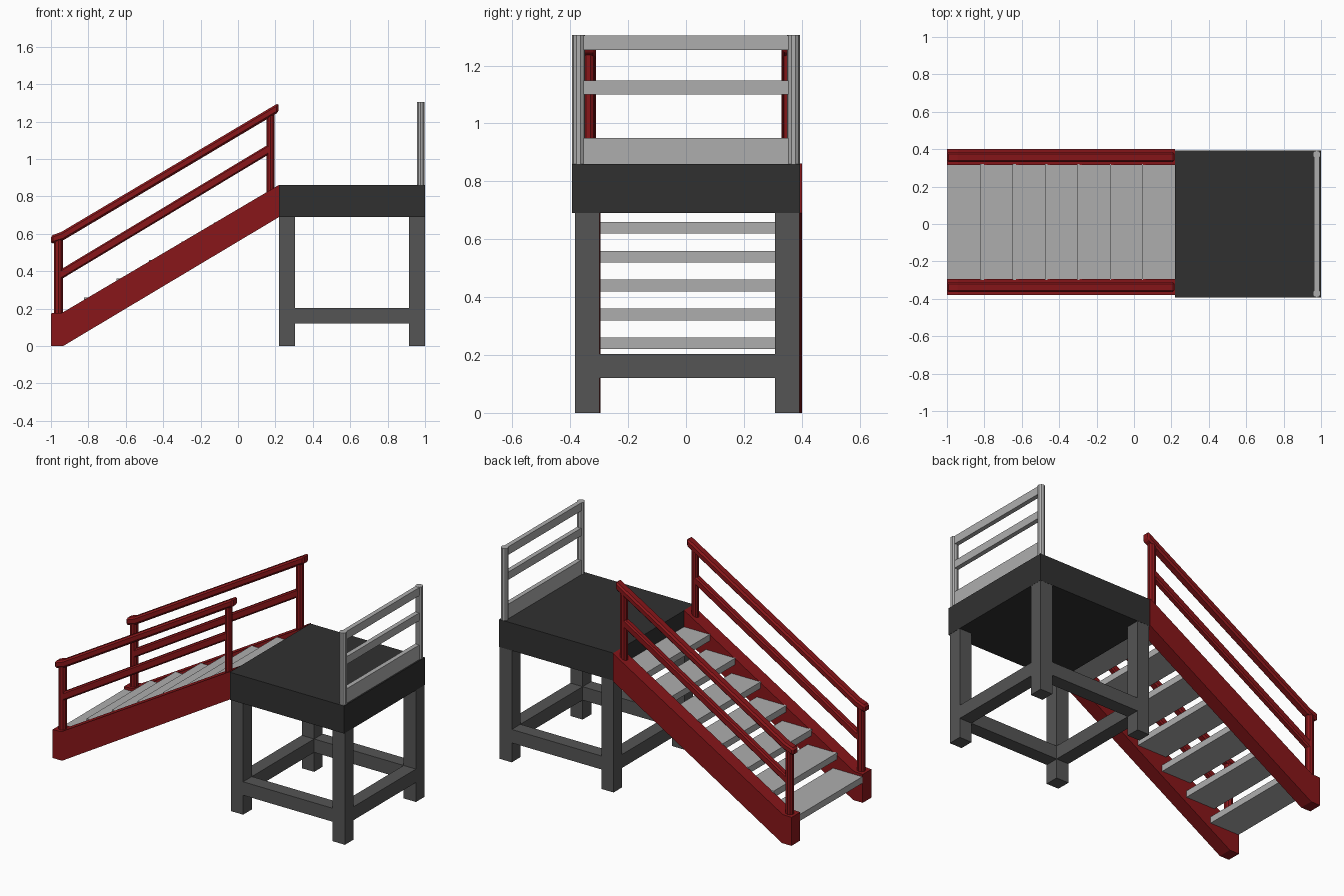
import bpy, bmesh

if "Cube" in bpy.data.objects:
    bpy.data.objects.remove(bpy.data.objects["Cube"])

def material(name, c):
    m = bpy.data.materials.new(name)
    m.diffuse_color = (*c, 1)
    m.use_nodes = True
    m.node_tree.nodes["Principled BSDF"].inputs["Base Color"].default_value = m.diffuse_color
    return m

RED = material("red_paint", (0.25, 0.008, 0.01))
DARK = material("dark_deck", (0.03, 0.03, 0.03))
GREY = material("frame_grey", (0.09, 0.09, 0.09))
LIGHT = material("light_grey", (0.42, 0.42, 0.42))

def finish(name, bm, mat, bevel=0):
    bmesh.ops.recalc_face_normals(bm, faces=bm.faces)
    me = bpy.data.meshes.new(name)
    bm.to_mesh(me)
    bm.free()
    me.materials.append(mat)
    ob = bpy.data.objects.new(name, me)
    bpy.context.collection.objects.link(ob)
    if bevel:
        mod = ob.modifiers.new("bevel", 'BEVEL')
        mod.width = bevel
        mod.segments = 1
    return ob

def side_profile(name, pts, y0, y1, mat, bevel=0):
    """Extrude an x/z outline from y0 to y1."""
    bm = bmesh.new()
    f = bm.faces.new([bm.verts.new((x, y0, z)) for x, z in pts])
    ext = bmesh.ops.extrude_face_region(bm, geom=[f])
    verts = [v for v in ext["geom"] if isinstance(v, bmesh.types.BMVert)]
    bmesh.ops.translate(bm, verts=verts, vec=(0, y1 - y0, 0))
    return finish(name, bm, mat, bevel)

def box(name, x0, x1, y0, y1, z0, z1, mat):
    return side_profile(name, [(x0, z0), (x1, z0), (x1, z1), (x0, z1)], y0, y1, mat)

def post(name, x, y, z0, z1, r, mat):
    bm = bmesh.new()
    bmesh.ops.create_cone(bm, cap_ends=True, segments=10, radius1=r, radius2=r, depth=z1 - z0)
    bmesh.ops.translate(bm, verts=bm.verts, vec=(x, y, (z0 + z1) / 2))
    return finish(name, bm, mat)

# platform deck
box("deck", 0.22, 1.0, -0.393, 0.393, 0.69, 0.86, DARK)

# legs and stretchers
LX = [(0.22, 0.304), (0.915, 0.999)]
LY = [(-0.384, -0.299), (0.308, 0.392)]
for i, (x0, x1) in enumerate(LX):
    for j, (y0, y1) in enumerate(LY):
        box(f"leg_{i}{j}", x0, x1, y0, y1, 0, 0.69, GREY)
    box(f"cross_stretcher_{i}", x0, x1, LY[0][1], LY[1][0], 0.12, 0.203, GREY)
for j, (y0, y1) in enumerate(LY):
    box(f"side_stretcher_{j}", LX[0][1], LX[1][0], y0, y1, 0.12, 0.203, GREY)

# end guard railing
for s in (-1, 1):
    post(f"guard_post_{s}", 0.977, s * 0.371, 0.86, 1.305, 0.022, LIGHT)
for n, z0, z1 in (("toe_board", 0.86, 0.95), ("guard_mid_bar", 1.10, 1.148),
                  ("guard_top_bar", 1.254, 1.304)):
    box(n, 0.963, 0.991, -0.371, 0.371, z0, z1, LIGHT)

# stair treads
for i in range(7):
    x = -0.997 + i * 0.1735
    z = 0.16 + i * 0.1
    box(f"tread_{i}", x, min(x + 0.2, 0.225), -0.30, 0.32, z - 0.04, z, LIGHT)

# stringers, posts and sloping rails on both sides
for s in (-1, 1):
    c = 0.01 + s * 0.3475
    side_profile(f"stringer_{s}", [(-1, 0), (-0.935, 0), (0.22, 0.69), (0.22, 0.862),
                                   (-0.94, 0.178), (-1, 0.175)], c - 0.0425, c + 0.0425, RED)
    post(f"lower_post_{s}", -0.96, c, 0.15, 0.58, 0.025, RED)
    post(f"upper_post_{s}", 0.173, c, 0.80, 1.25, 0.023, RED)
    side_profile(f"handrail_{s}", [(-1, 0.545), (-0.93, 0.568), (0.217, 1.25), (0.217, 1.30),
                                   (-0.945, 0.61), (-1, 0.59)], c - 0.027, c + 0.027, RED, 0.01)
    side_profile(f"mid_rail_{s}", [(-0.96, 0.348), (0.173, 1.03), (0.173, 1.084),
                                   (-0.96, 0.402)], c - 0.02, c + 0.02, RED, 0.008)
